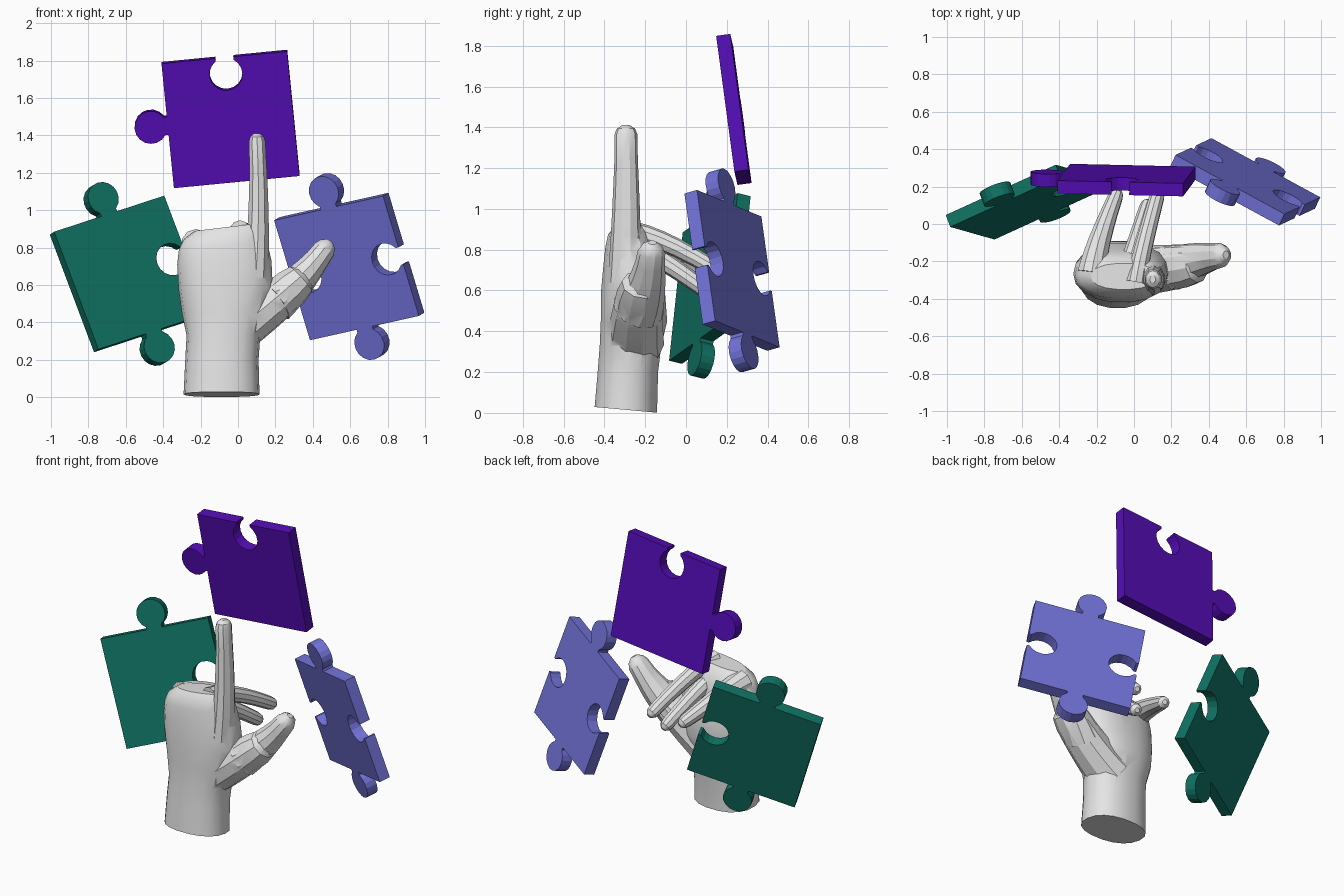
import bpy, bmesh, math
from mathutils import Vector, Matrix

if "Cube" in bpy.data.objects:
    bpy.data.objects.remove(bpy.data.objects["Cube"])


def material(name, rgb):
    m = bpy.data.materials.new(name)
    m.diffuse_color = (*rgb, 1)
    m.use_nodes = True
    m.node_tree.nodes["Principled BSDF"].inputs["Base Color"].default_value = m.diffuse_color
    return m


PURPLE = material("purple", (0.09, 0.004, 0.47))
GREEN = material("green", (0.005, 0.165, 0.122))
BLUE = material("periwinkle", (0.165, 0.165, 0.68))
GREY = material("light_grey", (0.78, 0.78, 0.78))


def finish(name, bm, mat):
    bmesh.ops.recalc_face_normals(bm, faces=bm.faces[:])
    me = bpy.data.meshes.new(name)
    bm.to_mesh(me)
    bm.free()
    me.materials.append(mat)
    ob = bpy.data.objects.new(name, me)
    bpy.context.collection.objects.link(ob)
    return ob


# ---- jigsaw pieces ----
HALF, THICK = 0.3375, 0.07
KNOB_R, KNOB_D, NECK = 0.088, 0.09, 0.048


def outline(sides):
    """Sides go bottom, right, top, left: 1 is a tab, -1 a notch, 0 flat."""
    pts = []
    out = Vector((0, -1))
    for kind in sides:
        along = Vector((-out.y, out.x))
        edge = [(-HALF, 0)]
        if kind:
            a = math.asin(NECK / KNOB_R)
            edge.append((-NECK, 0))
            for i in range(15):
                t = a + (2 * math.pi - 2 * a) * i / 14
                edge.append((-KNOB_R * math.sin(t), kind * (KNOB_D - KNOB_R * math.cos(t))))
            edge.append((NECK, 0))
        pts += [along * s + out * (HALF + o) for s, o in edge]
        out = along
    return pts


def puzzle_piece(name, mat, centre, u, v, sides):
    u = Vector(u).normalized()
    v = Vector(v)
    v = (v - u * v.dot(u)).normalized()
    n = u.cross(v)
    frame = Matrix.Translation(centre) @ Matrix((u, v, n)).transposed().to_4x4()
    bm = bmesh.new()
    face = bm.faces.new([bm.verts.new((p.x, p.y, 0)) for p in outline(sides)])
    ext = bmesh.ops.extrude_face_region(bm, geom=[face], use_keep_orig=True)
    new = [g for g in ext["geom"] if isinstance(g, bmesh.types.BMVert)]
    bmesh.ops.translate(bm, verts=new, vec=(0, 0, -THICK))
    bm.transform(frame)
    return finish(name, bm, mat)


puzzle_piece("top_puzzle_piece", PURPLE, (-0.04, 0.2, 1.483),
             (0.67, -0.015, 0.065), (-0.06, -0.09, 0.67), (0, 0, -1, 1))
puzzle_piece("left_puzzle_piece", GREEN, (-0.57, 0.085, 0.667),
             (0.58, 0.265, 0.19), (-0.243, 0.065, 0.63), (1, -1, 1, 0))
puzzle_piece("right_puzzle_piece", BLUE, (0.58, 0.195, 0.69),
             (0.582, -0.316, 0.13), (-0.188, -0.09, 0.637), (1, -1, 1, -1))


# ---- hand ----
def loft(name, rings):
    bm = bmesh.new()
    loops = [[bm.verts.new(p) for p in r] for r in rings]
    k = len(loops[0])
    for a, b in zip(loops, loops[1:]):
        for i in range(k):
            bm.faces.new((a[i], a[(i + 1) % k], b[(i + 1) % k], b[i]))
    bm.faces.new(loops[0][::-1])
    bm.faces.new(loops[-1])
    return finish(name, bm, GREY)


def digit(name, start, bend, tip, r0, r1, stretch=1.0, sides=10):
    """Bent tapering finger with a rounded tip; stretch widens it front to back."""
    p0, p1, p2 = Vector(start), Vector(bend), Vector(tip)
    length = (p2 - p0).length
    end = 1 - r1 / length
    steps = [end * i / 6 for i in range(7)] + [1 - 0.4 * r1 / length, 1]
    rings = []
    for t in steps:
        c = p0 * (1 - t) ** 2 + p1 * 2 * t * (1 - t) + p2 * t * t
        tan = ((p1 - p0) * (1 - t) + (p2 - p1) * t).normalized()
        b = tan.cross(Vector((1, 0, 0))).normalized()
        a = b.cross(tan)
        r = r0 + (r1 - r0) * t
        if t > end:
            r *= math.sqrt(1.15 - ((t - end) / (1 - end)) ** 2)
        angles = [2 * math.pi * (j + 0.5) / sides for j in range(sides)]
        rings.append([c + a * r * math.cos(q) + b * r * stretch * math.sin(q) for q in angles])
    return loft(name, rings)


# wrist and palm rings: z, centre x, centre y, half width, half depth
palm = [(0.015, -0.088, -0.295, 0.203, 0.155),
        (0.20, -0.086, -0.285, 0.196, 0.150),
        (0.33, -0.078, -0.272, 0.197, 0.153),
        (0.45, -0.07, -0.255, 0.23, 0.165),
        (0.58, -0.066, -0.26, 0.252, 0.16),
        (0.72, -0.073, -0.267, 0.252, 0.14),
        (0.81, -0.08, -0.272, 0.236, 0.125),
        (0.87, -0.075, -0.278, 0.215, 0.105),
        (0.91, -0.055, -0.28, 0.175, 0.07)]
rings = []
for z, cx, cy, rx, ry in palm:
    ring = []
    slope = min(0.12, max(0, z - 0.65) * 0.55)   # knuckles rise towards the index
    tilt = -0.09 if z < 0.1 else 0               # slanted wrist cut
    for j in range(18):
        q = 2 * math.pi * j / 18
        c, s = (math.copysign(abs(w) ** 0.88, w) for w in (math.cos(q), math.sin(q)))
        ring.append(Vector((cx + c * rx, cy + s * ry, z + slope * c * rx + tilt * s * ry)))
    rings.append(ring)
hand = loft("hand", rings)

index_finger = digit("index_finger", (0.095, -0.30, 0.64), (0.122, -0.29, 1.0),
                     (0.10, -0.295, 1.41), 0.07, 0.042, 1.2)
thumb_base = digit("thumb_base", (-0.03, -0.25, 0.34), (0.15, -0.245, 0.46),
                   (0.37, -0.21, 0.66), 0.13, 0.10, 1.1)
thumb = digit("thumb", (0.2, -0.235, 0.51), (0.36, -0.18, 0.63),
              (0.492, -0.165, 0.835), 0.115, 0.05, 1.1)
middle_finger = digit("middle_finger", (0.01, -0.31, 0.89), (0.04, -0.15, 0.89),
                      (0.135, 0.19, 0.675), 0.056, 0.04)
ring_finger = digit("ring_finger", (-0.04, -0.27, 0.83), (0.0, -0.13, 0.77),
                    (0.08, 0.125, 0.58), 0.056, 0.04)
little_finger = digit("little_finger", (-0.225, -0.26, 0.82), (-0.20, -0.1, 0.81),
                      (-0.083, 0.185, 0.67), 0.08, 0.038)

# weld the digits onto the palm
bpy.context.view_layer.objects.active = hand
hand.select_set(True)
for d in (index_finger, thumb_base, thumb, middle_finger, ring_finger, little_finger):
    mod = hand.modifiers.new("weld", "BOOLEAN")
    mod.operation, mod.solver, mod.object = "UNION", "EXACT", d
    bpy.ops.object.modifier_apply(modifier=mod.name)
    bpy.data.objects.remove(d)
bpy.ops.object.shade_smooth_by_angle(angle=math.radians(30))
